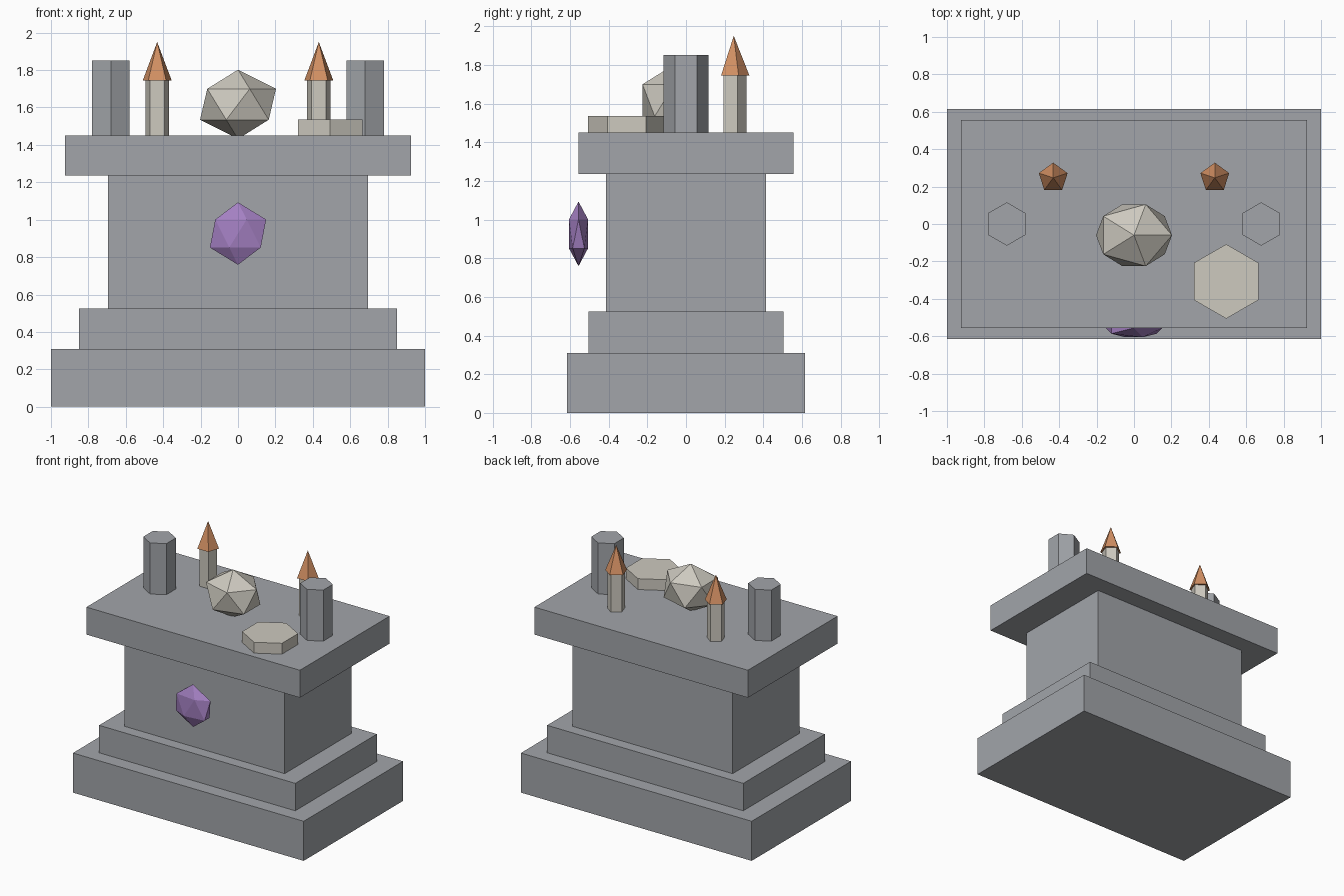
import bpy
from math import pi

cube = bpy.data.objects.get("Cube")
if cube:
    bpy.data.objects.remove(cube, do_unlink=True)


def material(name, rgb):
    mat = bpy.data.materials.new(name)
    mat.use_nodes = True
    color = (*rgb, 1)
    mat.diffuse_color = color
    bsdf = mat.node_tree.nodes["Principled BSDF"]
    bsdf.inputs["Base Color"].default_value = color
    bsdf.inputs["Roughness"].default_value = 0.9
    return mat


stone = material("grey stone", (0.36, 0.375, 0.40))
bone = material("bone cream", (0.61, 0.585, 0.52))
flame = material("flame orange", (0.65, 0.28, 0.125))
violet = material("violet crystal", (0.37, 0.215, 0.54))


def finish(name, mat):
    obj = bpy.context.object
    obj.name = obj.data.name = name
    obj.data.materials.append(mat)
    return obj


def block(name, half_x, half_y, bottom, top):
    bpy.ops.mesh.primitive_cube_add(size=2, location=(0, 0, (bottom + top) / 2))
    bpy.context.object.scale = (half_x, half_y, (top - bottom) / 2)
    bpy.ops.object.transform_apply(location=False, rotation=False)
    return finish(name, stone)


def prism(name, mat, sides, radius, x, y, bottom, top, tip=None):
    # The first corner of the profile points along +y
    bpy.ops.mesh.primitive_cone_add(
        vertices=sides, radius1=radius, radius2=radius if tip is None else tip,
        depth=top - bottom, location=(x, y, (bottom + top) / 2))
    return finish(name, mat)


def faceted_stone(name, mat, location, scale):
    bpy.ops.mesh.primitive_ico_sphere_add(subdivisions=1, radius=1, location=location)
    bpy.context.object.scale = scale
    bpy.ops.object.transform_apply(location=False, rotation=False)
    return finish(name, mat)


# Stepped altar
step_top, body_top, table = 0.525, 1.235, 1.45
block("altar_base", 1, 0.615, 0, 0.31)
block("altar_step", 0.85, 0.505, 0.31, step_top)
block("altar_body", 0.695, 0.415, step_top, body_top)
block("altar_slab", 0.925, 0.555, body_top, table)

# Side posts and candles in mirrored pairs
for side, sign in (("left", 1), ("right", -1)):
    prism(side + "_post", stone, 6, 0.116, sign * 0.68, 0, table, 1.85)
    prism(side + "_candle", bone, 5, 0.066, sign * 0.432, 0.247, table, 1.745)
    prism(side + "_flame", flame, 5, 0.081, sign * 0.432, 0.247, 1.745, 1.95, tip=0)

# Offering dish, faceted boulder and front gem
prism("offering_dish", bone, 6, 0.199, 0.493, -0.307, table, 1.535)
faceted_stone("boulder", bone, (0, -0.06, 1.617), (0.227, 0.194, 0.185))
faceted_stone("front_gem", violet, (0, -0.556, 0.926), (0.168, 0.058, 0.167))
